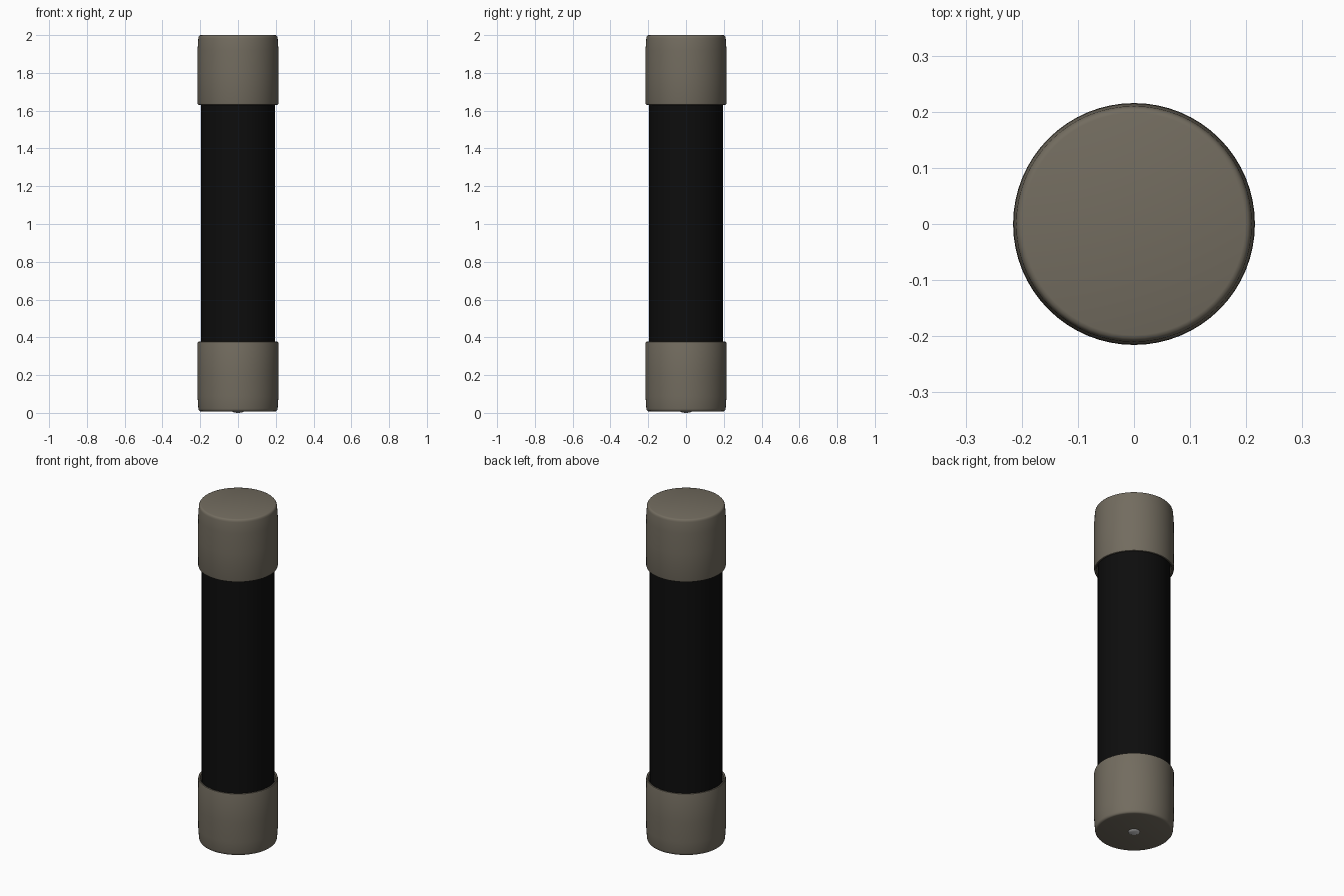
import bpy, bmesh, math
from mathutils import Matrix, Vector

if "Cube" in bpy.data.objects:
    bpy.data.objects.remove(bpy.data.objects["Cube"])

SEGMENTS = 64


def material(name, rgb):
    mat = bpy.data.materials.new(name)
    mat.diffuse_color = (*rgb, 1)
    mat.use_nodes = True
    mat.node_tree.nodes["Principled BSDF"].inputs["Base Color"].default_value = mat.diffuse_color
    return mat


def lathe(name, profile, mat, closed=False):
    """Spin an (r, z) profile around the z axis."""
    bm = bmesh.new()
    pts = profile + profile[:1] if closed else profile
    verts = [bm.verts.new((r, 0, z)) for r, z in pts]
    edges = [bm.edges.new(pair) for pair in zip(verts, verts[1:])]
    bmesh.ops.spin(bm, geom=verts + edges, cent=(0, 0, 0), axis=(0, 0, 1),
                   angle=math.tau, steps=SEGMENTS, use_duplicate=False)
    bmesh.ops.remove_doubles(bm, verts=bm.verts, dist=1e-5)
    bmesh.ops.recalc_face_normals(bm, faces=bm.faces)
    mesh = bpy.data.meshes.new(name)
    bm.to_mesh(mesh)
    bm.free()
    mesh.materials.append(mat)
    obj = bpy.data.objects.new(name, mesh)
    bpy.context.collection.objects.link(obj)
    bpy.ops.object.select_all(action='DESELECT')
    obj.select_set(True)
    bpy.context.view_layer.objects.active = obj
    bpy.ops.object.shade_smooth_by_angle(angle=math.radians(35))
    return obj


metal = material("cap_metal", (0.17, 0.15, 0.115))
black = material("tube_black", (0.004, 0.004, 0.004))
solder = material("solder_silver", (0.7, 0.7, 0.68))

# Insulating tube
lathe("tube", [(0, 0.03), (0.195, 0.03), (0.195, 1.97), (0, 1.97)], black)

# Cup-shaped end cap, measured from its closed end
cap = [(0, 0), (0.198, 0), (0.204, 0.002), (0.208, 0.007), (0.21, 0.015),
       (0.2145, 0.08), (0.2155, 0.2), (0.2145, 0.36), (0.2125, 0.367),
       (0.209, 0.369), (0.203, 0.367), (0.201, 0.36), (0.196, 0.3),
       (0.196, 0.02), (0, 0.02)]
lathe("bottom_cap", [(r, z + 0.008) for r, z in cap], metal)
lathe("top_cap", [(r, 2 - z) for r, z in cap], metal)

# Small solder bead under the bottom cap
bead = [(0.032 * math.sin(a), 0.01 - 0.01 * math.cos(a))
        for a in (i * math.pi / 12 for i in range(7))]
lathe("solder_bead", bead, solder)
